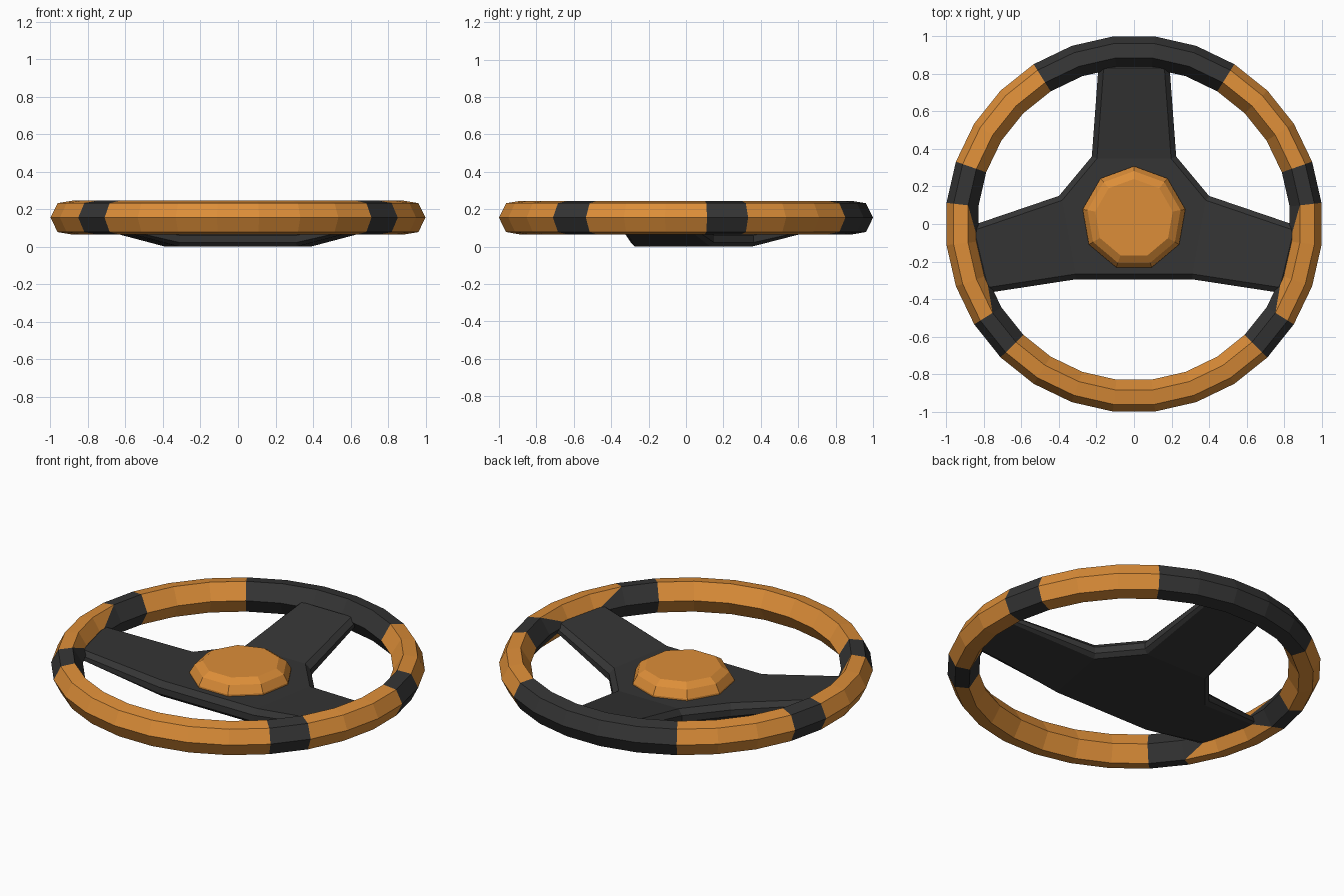
import bpy, bmesh, math
from mathutils import Vector

if "Cube" in bpy.data.objects:
    bpy.data.objects.remove(bpy.data.objects["Cube"])


def material(name, color):
    m = bpy.data.materials.new(name)
    m.diffuse_color = color
    m.use_nodes = True
    m.node_tree.nodes["Principled BSDF"].inputs["Base Color"].default_value = m.diffuse_color
    return m


DARK = material("dark_plastic", (0.035, 0.035, 0.035, 1))
ORANGE = material("orange_grip", (0.72, 0.27, 0.04, 1))


def finish(name, bm, mats):
    bmesh.ops.recalc_face_normals(bm, faces=bm.faces)
    me = bpy.data.meshes.new(name)
    bm.to_mesh(me)
    bm.free()
    for m in mats:
        me.materials.append(m)
    ob = bpy.data.objects.new(name, me)
    bpy.context.collection.objects.link(ob)
    return ob


# Rim: hexagonal section swept through 28 flat segments, with dark bands
N = 28
section = [(1.0, 0.155), (0.962, 0.232), (0.885, 0.245),
           (0.83, 0.155), (0.885, 0.065), (0.962, 0.078)]
bm = bmesh.new()
rings = []
for k in range(N):
    a = (k + 0.5) * math.tau / N
    rings.append([bm.verts.new((1.0063 * r * math.sin(a), 1.0063 * r * math.cos(a), z))
                  for r, z in section])
for i in range(N):
    m = min(i, 26 - i)                  # left-right symmetric segment number
    a, b = rings[i], rings[(i + 1) % N]
    if (m == 6) != (i > 13):
        near, far = a, b
    else:
        near, far = b, a
    if m in (6, 8) and i > 13:
        near, far = (b, a) if m == 6 else (a, b)
    for j in range(6):
        n = (j + 1) % 6
        if m in (6, 8) and j in (2, 3):
            # inner faces beside a spoke are split into orange and dark triangles
            edge = 2 if j == 2 else 4
            bm.faces.new((near[edge], near[3], far[3])).material_index = 0
            bm.faces.new((near[edge], far[3], far[edge])).material_index = 1
        else:
            f = bm.faces.new((a[j], a[n], b[n], b[j]))
            f.material_index = 0 if m in (-1, 0, 1, 5, 9) else 1
finish("rim", bm, [DARK, ORANGE])

# Spoke plate: chamfered three-arm plate, arms rising to the rim
half = [(0.188, 0.86), (0.225, 0.36), (0.40, 0.15),
        (0.885, -0.015), (0.80, -0.37), (0.31, -0.295)]
outline = half + [(-x, y) for x, y in reversed(half)]
raised = {0, 3, 4, 7, 8, 11}
P = len(outline)


def inset(i, d):
    p, q, r = (Vector(outline[k % P]) for k in (i - 1, i, i + 1))
    e1, e2 = (q - p).normalized(), (r - q).normalized()
    n1, n2 = Vector((e1.y, -e1.x)), Vector((e2.y, -e2.x))
    return q + (n1 + n2) * d / (1 + n1.dot(n2))


bm = bmesh.new()
layers = []
# inset, height at the hub, height at the rim
for d, z_hub, z_end in [(0.022, 0.0, 0.125), (0, 0.022, 0.135),
                        (0, 0.06, 0.158), (0.028, 0.09, 0.175)]:
    layers.append([bm.verts.new((*inset(i, d), z_end if i in raised else z_hub))
                   for i in range(P)])
for lo, hi in zip(layers, layers[1:]):
    for i in range(P):
        n = (i + 1) % P
        bm.faces.new((lo[i], lo[n], hi[n], hi[i]))
for ring in (layers[0], layers[-1]):
    for ids in [(1, 2, 5, 6, 9, 10), (11, 0, 1, 10), (2, 3, 4, 5), (6, 7, 8, 9)]:
        bm.faces.new([ring[i] for i in ids])
finish("spoke_plate", bm, [DARK])

# Hub cap: nine-sided stepped dome
bm = bmesh.new()
rings = []
for r, z in [(0.278, 0.07), (0.278, 0.1), (0.252, 0.145), (0.21, 0.172)]:
    rings.append([bm.verts.new((r * math.sin(k * math.tau / 9),
                                0.03 + r * math.cos(k * math.tau / 9), z))
                  for k in range(9)])
for lo, hi in zip(rings, rings[1:]):
    for k in range(9):
        n = (k + 1) % 9
        bm.faces.new((lo[k], lo[n], hi[n], hi[k]))
bm.faces.new(rings[0])
bm.faces.new(rings[-1])
finish("hub_cap", bm, [ORANGE])
